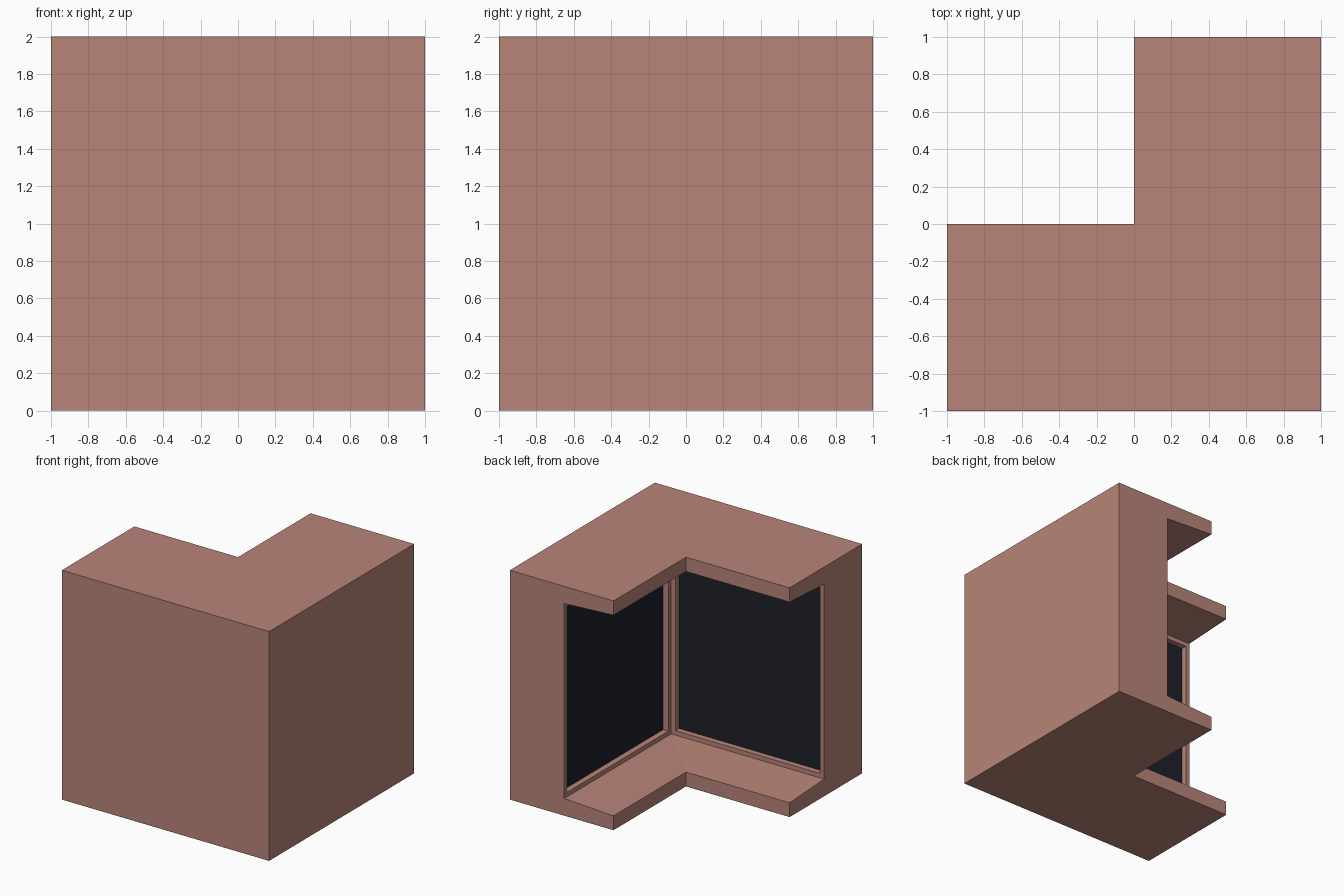
import bpy
import bmesh
from mathutils import Vector

cube = bpy.data.objects.get("Cube")
if cube:
    bpy.data.objects.remove(cube)


def make_material(name, rgb):
    color = (*rgb, 1.0)
    mat = bpy.data.materials.new(name)
    mat.use_nodes = True
    mat.diffuse_color = color
    bsdf = mat.node_tree.nodes["Principled BSDF"]
    bsdf.inputs["Base Color"].default_value = color
    bsdf.inputs["Roughness"].default_value = 0.8
    return mat


SIZE = 2.0
LIP = 0.125      # slab thickness at the outer edge
ROOT = 0.15      # slab thickness at the wall
WALL = 0.475     # wall set back from the slab edge
FRAME = 0.055    # window frame width
RECESS = 0.05    # window depth

# Section through a wing: solid outer block, sloped ledges above and below
profile = [(0, 0), (1, 0), (1, SIZE), (0, SIZE), (0, SIZE - LIP),
           (WALL, SIZE - ROOT), (WALL, ROOT), (0, LIP)]

# Stations of the sweep: back end, mitred corner, side end
stations = [lambda d: (d, 1), lambda d: (d, -d), lambda d: (-1, -d)]

bm = bmesh.new()
rings = [[bm.verts.new((*place(d), z)) for d, z in profile] for place in stations]
count = len(profile)
walls = []
for a, b in zip(rings, rings[1:]):
    for i in range(count):
        j = (i + 1) % count
        face = bm.faces.new((a[i], a[j], b[j], b[i]))
        if profile[i][0] == WALL and profile[j][0] == WALL:
            walls.append(face)
bm.faces.new(rings[0])
bm.faces.new(rings[-1][::-1])
bmesh.ops.recalc_face_normals(bm, faces=bm.faces[:])

# Framed windows sunk straight into the two inner walls
bmesh.ops.inset_individual(bm, faces=walls, thickness=FRAME)
panes = bmesh.ops.extrude_discrete_faces(bm, faces=walls)["faces"]
for pane in panes:
    inward = Vector(pane.normal) * -RECESS
    bmesh.ops.translate(bm, verts=pane.verts[:], vec=inward)
    pane.material_index = 1

mesh = bpy.data.meshes.new("corner_block")
bm.to_mesh(mesh)
bm.free()
mesh.materials.append(make_material("dusty_red_clay", (0.48, 0.235, 0.19)))
mesh.materials.append(make_material("dark_glass", (0.0135, 0.015, 0.024)))
block = bpy.data.objects.new("corner_block", mesh)
bpy.context.collection.objects.link(block)
